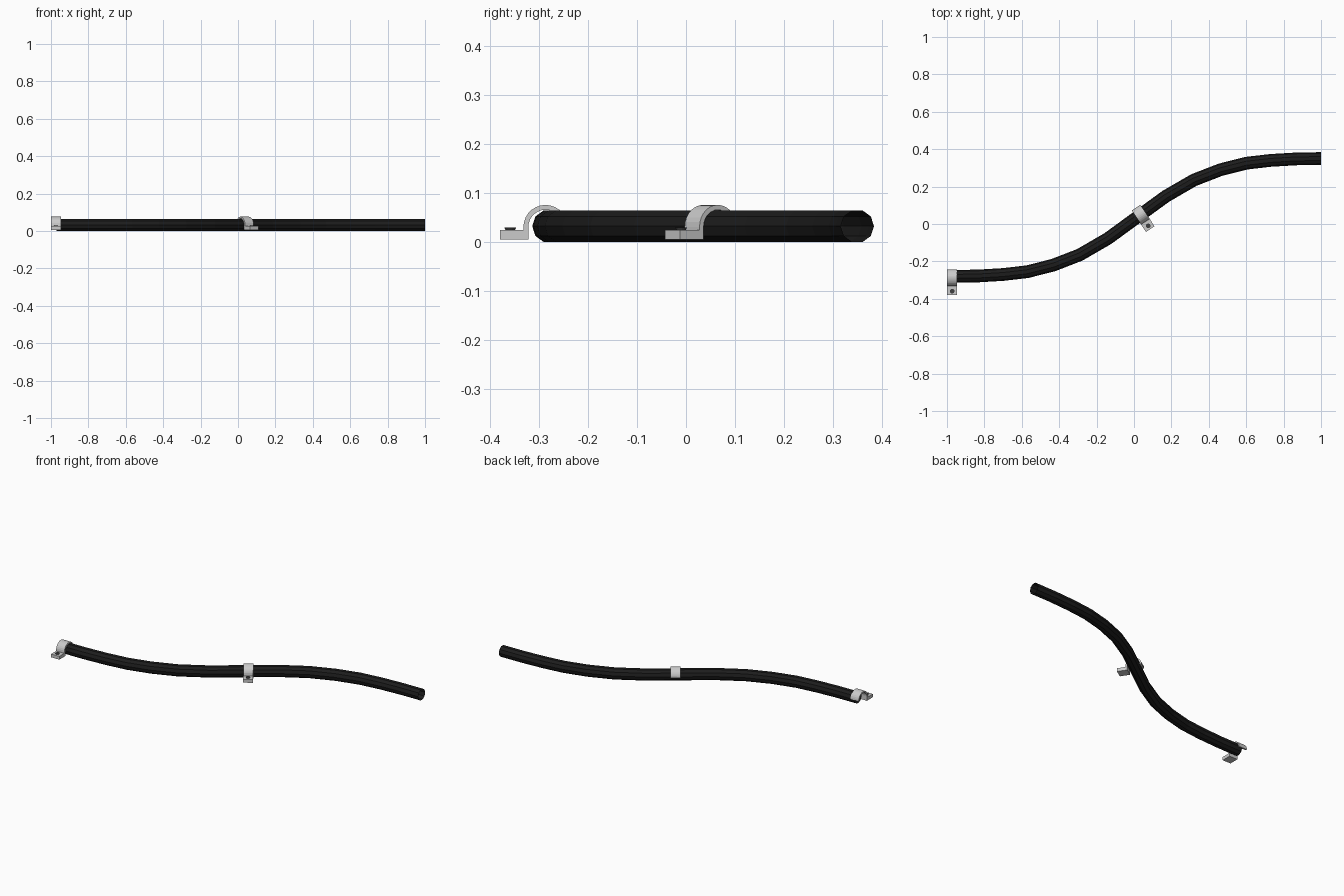
import bpy, bmesh
from math import sin, cos, pi, atan2
from mathutils import Matrix, Vector

if "Cube" in bpy.data.objects:
    bpy.data.objects.remove(bpy.data.objects["Cube"])


def material(name, c):
    m = bpy.data.materials.new(name)
    m.diffuse_color = (c, c, c, 1)
    m.use_nodes = True
    m.node_tree.nodes["Principled BSDF"].inputs["Base Color"].default_value = m.diffuse_color
    return m


def make(name, bm, mat=None):
    bmesh.ops.recalc_face_normals(bm, faces=bm.faces)
    me = bpy.data.meshes.new(name)
    bm.to_mesh(me)
    bm.free()
    ob = bpy.data.objects.new(name, me)
    bpy.context.collection.objects.link(ob)
    if mat:
        me.materials.append(mat)
    return ob


black = material("black_rubber", 0.012)
dark = material("dark_screw", 0.05)

# Cable: ten-sided open tube along a point-symmetric S path
half = [(0.155, 0.113), (0.305, 0.200), (0.447, 0.255),
        (0.585, 0.290), (0.715, 0.305), (0.85, 0.313), (0.985, 0.315)]
offsets = [(-x, -y) for x, y in reversed(half)] + [(0, 0)] + half
path = [Vector((0.015 + x, 0.035 + y, 0.0325)) for x, y in offsets]
bm = bmesh.new()
rings = []
for i, p in enumerate(path):
    t = (path[min(i + 1, len(path) - 1)] - path[max(i - 1, 0)]).normalized()
    if i in (0, len(path) - 1):
        t = Vector((1, 0, 0))
    side = Vector((-t.y, t.x, 0))
    rings.append([bm.verts.new(p + 0.034 * (cos(k * pi / 5) * side
                  + sin(k * pi / 5) * Vector((0, 0, 1)))) for k in range(10)])
for a, b in zip(rings, rings[1:]):
    for k in range(10):
        j = (k + 1) % 10
        bm.faces.new((a[k], a[j], b[j], b[k]))
make("cable", bm, black)


# Clip: half-round strap with a screw pad on one side, profile in local y-z
def clip(name, loc, angle, width=0.055, n=14):
    place = Matrix.Translation(loc) @ Matrix.Rotation(angle, 4, 'Z')
    arc = [i * pi / n for i in range(n + 1)]
    outer = [(0.045 * cos(a), 0.031 + 0.045 * sin(a)) for a in arc]
    inner = [(0.035 * cos(a), 0.031 + 0.035 * sin(a)) for a in reversed(arc)]
    profile = (outer + [(-0.045, 0.025), (-0.093, 0.025), (-0.093, 0.005),
                        (-0.035, 0.005)] + inner)
    bm = bmesh.new()
    face = bm.faces.new([bm.verts.new((-width / 2, y, z)) for y, z in profile])
    ext = bmesh.ops.extrude_face_region(bm, geom=[face])
    verts = [v for v in ext["geom"] if isinstance(v, bmesh.types.BMVert)]
    bmesh.ops.translate(bm, verts=verts, vec=(width, 0, 0))
    make(name, bm).matrix_world = place

    # Countersunk screw standing slightly proud of the pad
    bm = bmesh.new()
    bmesh.ops.create_cone(bm, cap_ends=True, segments=16, radius1=0.006,
                          radius2=0.0125, depth=0.012,
                          matrix=Matrix.Translation((0, -0.072, 0.024)))
    make(name + "_screw", bm, dark).matrix_world = place


clip("end_clip", (-0.9725, -0.287, 0), 0)
clip("middle_clip", (0.036, 0.05, 0), atan2(0.66, 1))
